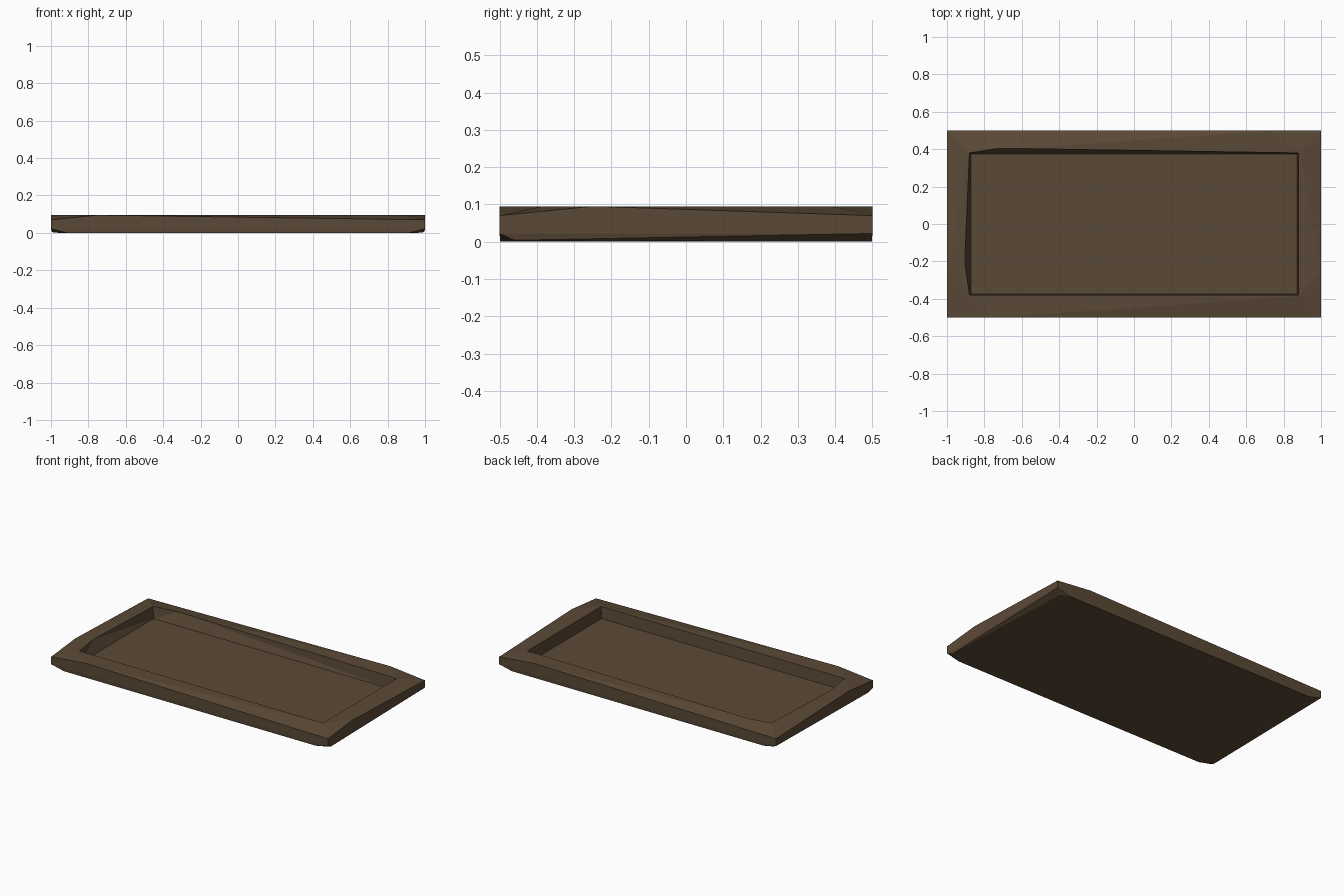
import bpy
import bmesh

if "Cube" in bpy.data.objects:
    bpy.data.objects.remove(bpy.data.objects["Cube"], do_unlink=True)

HEIGHT = 0.095
FLOOR = 0.02

# Single dark wood colour
wood = bpy.data.materials.new("dark_wood")
wood.use_nodes = True
colour = (0.105, 0.068, 0.038, 1)
wood.diffuse_color = colour
wood.node_tree.nodes["Principled BSDF"].inputs["Base Color"].default_value = colour


def corners(x, y, z):
    return [(sx * x, sy * y, z) for sx in (-1, 1) for sy in (-1, 1)]


def hull_object(name, points):
    """Make a flat-faced convex solid around the points."""
    bm = bmesh.new()
    for p in points:
        bm.verts.new(p)
    res = bmesh.ops.convex_hull(bm, input=bm.verts)
    loose = {g for g in res["geom_interior"] + res["geom_unused"]
             if isinstance(g, bmesh.types.BMVert)}
    bmesh.ops.delete(bm, geom=list(loose), context="VERTS")
    bmesh.ops.dissolve_limit(bm, angle_limit=0.001, verts=bm.verts, edges=bm.edges)
    bmesh.ops.recalc_face_normals(bm, faces=bm.faces)
    mesh = bpy.data.meshes.new(name)
    bm.to_mesh(mesh)
    bm.free()
    mesh.materials.append(wood)
    obj = bpy.data.objects.new(name, mesh)
    bpy.context.collection.objects.link(obj)
    return obj


# Slab with worn, unevenly chamfered edges
slab = corners(1, 0.5, 0.07) + corners(1, 0.5, 0.022)
slab += corners(0.885, 0.385, HEIGHT) + corners(0.96, 0.475, 0)
# High points along the outer top edges
slab += [(x, y, HEIGHT) for x, y in
         [(-0.75, -0.5), (1, -0.25), (0.75, 0.5), (-1, -0.25)]]
# Low points along the outer bottom edges
slab += [(sx * 0.91, sy * 0.498, 0) for sx in (-1, 1) for sy in (-1, 1)]
slab += [(sx * 0.995, -0.46, 0.004) for sx in (-1, 1)]
tray = hull_object("tray", slab)

# Recess with walls that lean outward on the left and back
rim = [(-0.88, -0.38), (-0.905, -0.2), (-0.88, 0.38), (-0.72, 0.405),
       (0.88, 0.38), (0.88, -0.38)]
recess = corners(0.872, 0.374, FLOOR)
recess += [(x, y, z) for x, y in rim for z in (HEIGHT, HEIGHT + 0.05)]
cutter = hull_object("recess_cutter", recess)
cutter.hide_render = True
cutter.display_type = "WIRE"

cut = tray.modifiers.new("recess", "BOOLEAN")
cut.operation = "DIFFERENCE"
cut.solver = "EXACT"
cut.object = cutter

# Bake the recess into the tray and drop the helper
bpy.context.view_layer.objects.active = tray
bpy.ops.object.modifier_apply(modifier=cut.name)
bpy.data.objects.remove(cutter, do_unlink=True)
